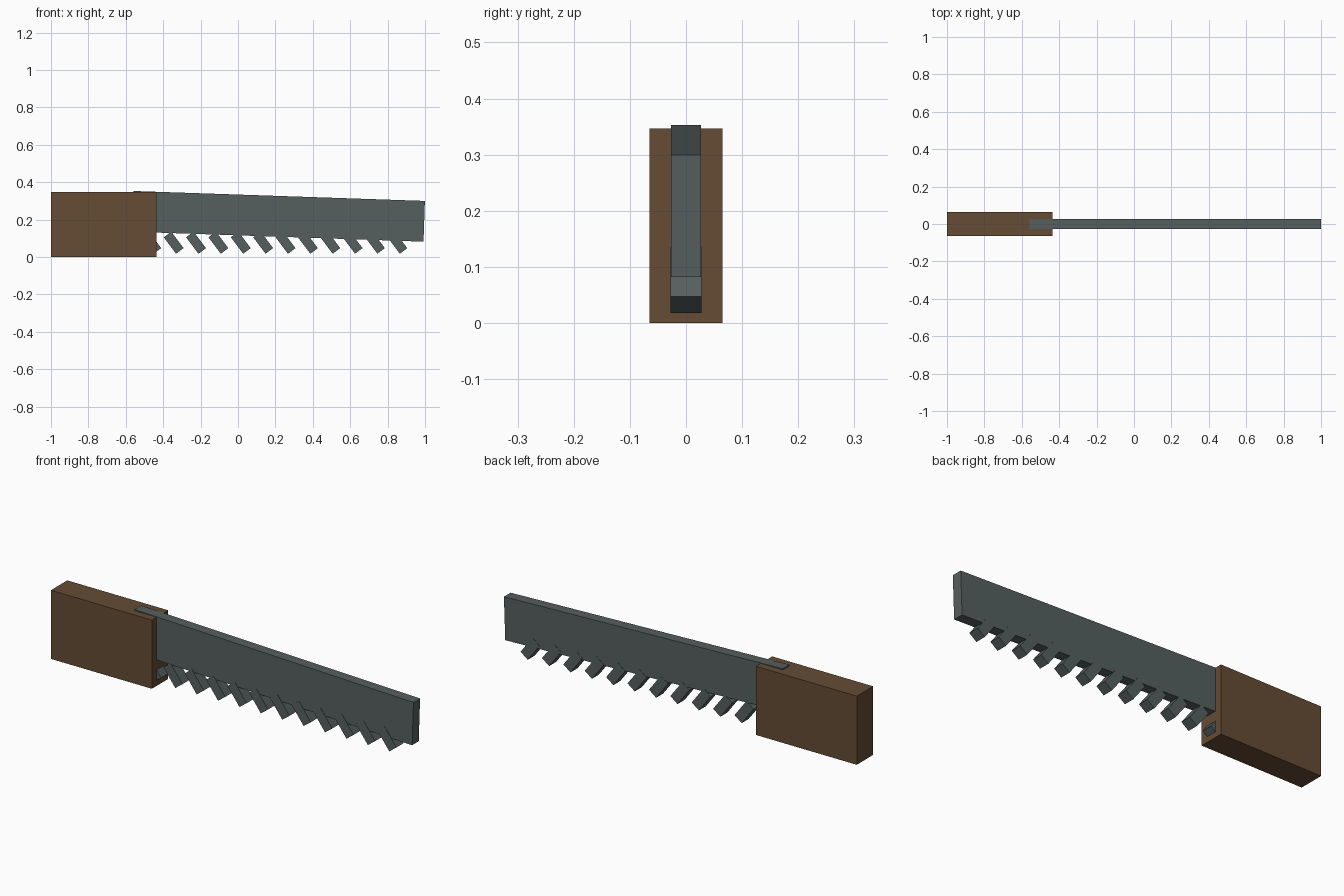
import bpy
import math

if "Cube" in bpy.data.objects:
    bpy.data.objects.remove(bpy.data.objects["Cube"])


def material(name, rgb):
    m = bpy.data.materials.new(name)
    m.diffuse_color = (*rgb, 1.0)
    m.use_nodes = True
    m.node_tree.nodes["Principled BSDF"].inputs["Base Color"].default_value = m.diffuse_color
    return m


wood = material("brown wood", (0.130, 0.072, 0.034))
steel = material("grey steel", (0.093, 0.114, 0.114))


def box(name, center, size, mat, tilt=0.0):
    """Box of given size, tilted about the y axis."""
    bpy.ops.mesh.primitive_cube_add(size=1, location=center, rotation=(0, tilt, 0))
    ob = bpy.context.object
    ob.name = name
    ob.scale = size
    bpy.ops.object.transform_apply(location=False, rotation=False, scale=True)
    ob.data.materials.append(mat)
    return ob


# Handle block
box("handle", (-0.718, 0, 0.1735), (0.564, 0.13, 0.347), wood)

# Blade, sloping slightly down towards the tip
box("blade", (0.216, 0, 0.2175), (1.56, 0.053, 0.218), steel, math.radians(1.95))

# Raked teeth along the lower edge, the first one half buried in the handle
TEETH, PITCH = 12, 0.1196
for i in range(TEETH):
    x = 0.852 - PITCH * (TEETH - 1 - i)
    box(f"tooth_{i + 1}", (x, 0, 0.0765), (0.05, 0.056, 0.11), steel, math.radians(-36.9))
